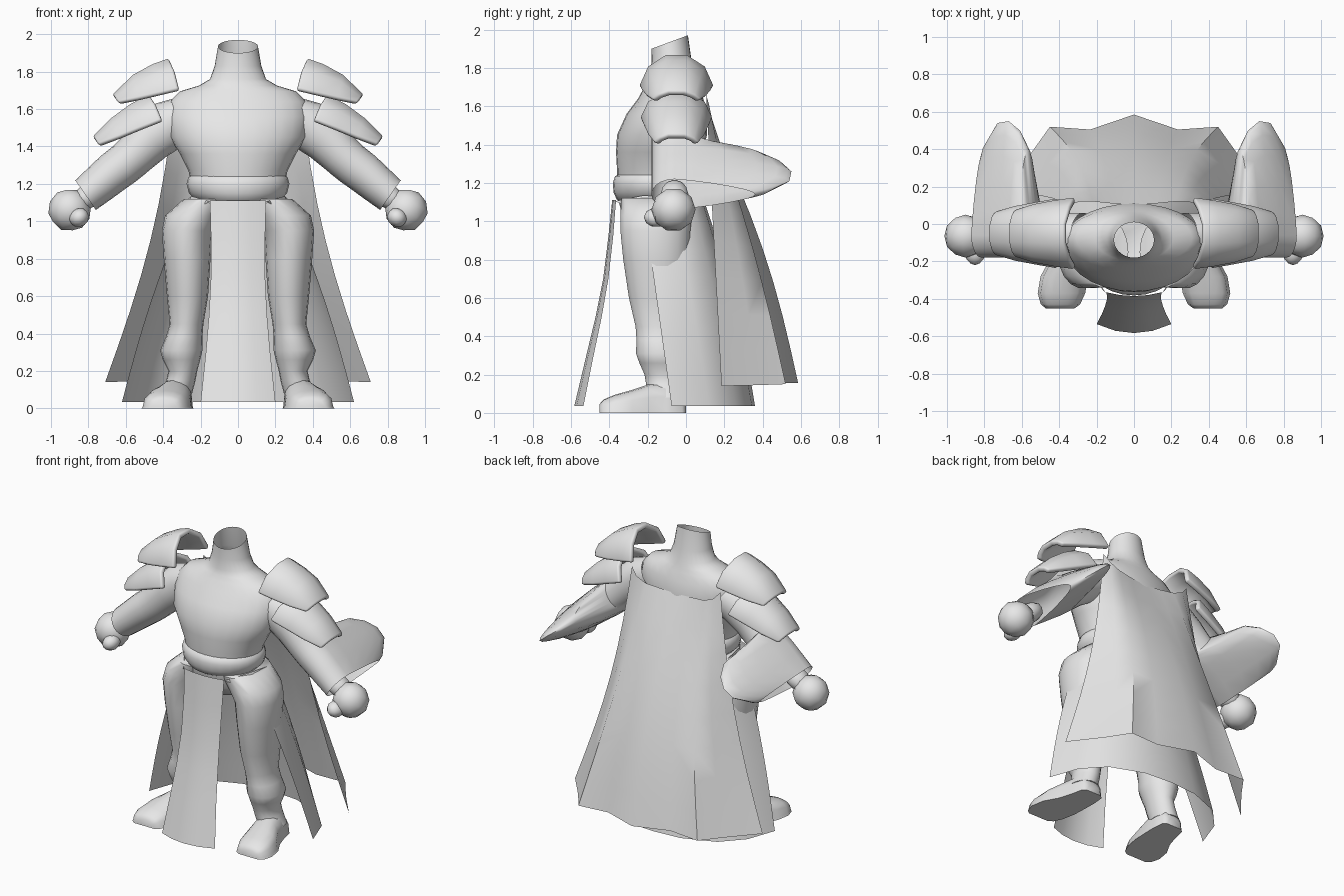
import bpy, bmesh, math
from mathutils import Vector, Matrix

if "Cube" in bpy.data.objects:
    bpy.data.objects.remove(bpy.data.objects["Cube"])

grey = bpy.data.materials.new("plain_grey")
grey.diffuse_color = (0.8, 0.8, 0.8, 1)
grey.use_nodes = True
grey.node_tree.nodes["Principled BSDF"].inputs["Base Color"].default_value = grey.diffuse_color


def finish(name, bm, mirror=False, angle=40):
    """Turn a bmesh into a smooth shaded object, optionally mirrored in x."""
    bmesh.ops.recalc_face_normals(bm, faces=bm.faces)
    me = bpy.data.meshes.new(name)
    bm.to_mesh(me)
    bm.free()
    me.materials.append(grey)
    me.shade_smooth()
    me.set_sharp_from_angle(angle=math.radians(angle))
    ob = bpy.data.objects.new(name, me)
    bpy.context.collection.objects.link(ob)
    if mirror:
        add_mirror(ob)
    return ob


def add_mirror(ob):
    m = ob.modifiers.new("mirror", 'MIRROR')
    m.merge_threshold = 0.002


def loft(rows, closed=True, cap_start=False, cap_end=False):
    """Bridge rows of points, each row a loop (closed) or a strip (open)."""
    bm = bmesh.new()
    vs = [[bm.verts.new(p) for p in r] for r in rows]
    n = len(vs[0])
    for a, b in zip(vs, vs[1:]):
        for i in range(n if closed else n - 1):
            j = (i + 1) % n
            bm.faces.new((a[i], a[j], b[j], b[i]))
    if cap_start:
        bm.faces.new(vs[0])
    if cap_end:
        bm.faces.new(vs[-1])
    return bm


def ellipse(z, cx, cy, rx, ry, tilt=0.0, n=28):
    return [(cx + rx * math.cos(t), cy + ry * math.sin(t), z + tilt * math.sin(t))
            for t in (2 * math.pi * i / n for i in range(n))]


# Torso with open neck
torso = [(1.935, -.085, .107, .095, .035), (1.83, -.075, .125, .105, 0), (1.76, -.07, .15, .12, 0),
         (1.725, -.07, .21, .13, 0), (1.695, -.075, .31, .145, 0), (1.64, -.08, .365, .17, 0),
         (1.56, -.10, .38, .21, 0), (1.45, -.125, .365, .235, 0), (1.36, -.14, .31, .225, 0),
         (1.27, -.15, .265, .21, 0), (1.12, -.15, .23, .205, 0), (1.02, -.14, .24, .19, 0),
         (.95, -.13, .17, .15, 0)]
finish("torso", loft([ellipse(z, 0, cy, rx, ry, t) for z, cy, rx, ry, t in torso], cap_end=True), angle=60)

# Waist belt
belt = [(1.25, .25, .19), (1.235, .265, .22), (1.20, .275, .232), (1.15, .262, .228), (1.115, .225, .212),
        (1.10, .20, .19)]
finish("belt", loft([ellipse(z, 0, -.15, rx, ry) for z, rx, ry in belt]), angle=60)

# Legs
leg = [(1.12, .16, -.15, .13, .19), (1.03, .235, -.155, .155, .19), (.95, .272, -.16, .135, .185),
       (.8, .272, -.155, .125, .175), (.6, .27, -.145, .11, .155), (.45, .275, -.135, .09, .13),
       (.38, .288, -.13, .098, .13), (.31, .303, -.125, .113, .138), (.26, .302, -.12, .10, .125),
       (.2, .295, -.11, .077, .108), (.15, .305, -.105, .078, .105), (.08, .33, -.10, .085, .10)]
finish("leg", loft([ellipse(*r, n=18) for r in leg], cap_start=True, cap_end=True), mirror=True, angle=60)

# Boots, sections running from heel to toe
boot = [(0, .325, .055, .05), (-.02, .325, .08, .11), (-.10, .33, .092, .16), (-.19, .345, .105, .15),
        (-.28, .372, .128, .12), (-.37, .388, .127, .095), (-.43, .393, .105, .07), (-.452, .395, .075, .045)]
rows = []
for y, cx, w, h in boot:
    arch = [(math.cos(math.pi * i / 8), math.sin(math.pi * i / 8)) for i in range(9)]
    rows.append([(cx + w, y, 0)] +
                [(cx + w * .95 * c, y, .01 + (h - .01) * max(s, 0) ** .7) for c, s in arch] +
                [(cx - w, y, 0)])
finish("boot", loft(rows, cap_start=True, cap_end=True), mirror=True, angle=50)

# Sleeves: (centre x, centre z, half thickness, back reach y, taper of the hanging part)
NX, NZ = .57, .82
sleeve = [(.27, 1.56, .12, .06, 0), (.36, 1.52, .135, .06, 0), (.46, 1.45, .13, .06, 0),
          (.54, 1.37, .118, .07, 0), (.565, 1.345, .115, .40, .35), (.61, 1.305, .112, .50, .4),
          (.67, 1.26, .11, .55, .45), (.73, 1.21, .105, .54, .45), (.80, 1.152, .098, .42, .4),
          (.815, 1.14, .097, .36, .4)]
rows = []
for cx, cz, h, back, taper in sleeve:
    prof = [(-.06 - .12 * math.sin(math.pi * i / 10), h * math.cos(math.pi * i / 10)) for i in range(11)]
    fr = [.2, .45, .7, .88, .97]
    rear = [(-.06 + f * (back + .06), h * math.sqrt(1 - f * f) * (1 - taper * f)) for f in fr]
    prof += [(y, -k) for y, k in rear] + [(back, 0)] + [(y, k) for y, k in reversed(rear)]
    rows.append([(cx + NX * k, y, cz + NZ * k) for y, k in prof])
finish("sleeve", loft(rows), mirror=True, angle=50)


# Hands: fist, thumb and wrist
def blob(bm, centre, size):
    turn = Matrix.Rotation(math.radians(35), 4, 'Y')
    mat = Matrix.Translation(centre) @ turn @ Matrix.Diagonal((*size, 1))
    bmesh.ops.create_icosphere(bm, subdivisions=2, radius=1, matrix=mat)


bm = bmesh.new()
blob(bm, (.90, -.065, 1.06), (.115, .115, .115))
blob(bm, (.85, -.155, 1.02), (.055, .065, .05))
blob(bm, (.80, -.06, 1.135), (.11, .075, .065))
finish("hand", bm, mirror=True, angle=60)


# Shoulder plates: arched shells, each row gives (x, z, half width) from rim to crest
def shoulder_plate(name, arches):
    rows = []
    for half in arches:
        pts = [(x, -.05 - w, z) for x, z, w in half]
        pts += [(x, -.05 + w, z) for x, z, w in reversed(half)]
        rows.append(pts)
    ob = finish(name, loft(rows, closed=False), angle=70)
    s = ob.modifiers.new("thickness", 'SOLIDIFY')
    s.thickness, s.offset = .035, 0
    b = ob.modifiers.new("soft_rim", 'BEVEL')
    b.width, b.segments, b.limit_method, b.angle_limit = .012, 2, 'ANGLE', math.radians(50)
    add_mirror(ob)


shoulder_plate("upper_shoulder_plate", [
    [(.315, 1.70, .18), (.34, 1.80, .135), (.365, 1.855, .05)],
    [(.42, 1.675, .165), (.44, 1.775, .125), (.45, 1.825, .05)],
    [(.53, 1.65, .145), (.545, 1.735, .11), (.55, 1.77, .045)],
    [(.635, 1.63, .115), (.65, 1.65, .085), (.66, 1.665, .04)]])
shoulder_plate("lower_shoulder_plate", [
    [(.405, 1.535, .175), (.44, 1.62, .135), (.47, 1.665, .05)],
    [(.52, 1.49, .155), (.55, 1.57, .12), (.57, 1.61, .05)],
    [(.63, 1.445, .135), (.65, 1.51, .105), (.665, 1.54, .045)],
    [(.74, 1.405, .105), (.755, 1.425, .08), (.765, 1.44, .04)]])


# Cloth sheets: blend a top edge into a hem with a bow in x and y
def cloth_rows(top, hem, bow_x, bow_y, steps=8):
    rows = []
    for k in range(steps + 1):
        t = k / steps
        s = math.sin(math.pi * t)
        row = []
        for i, (a, b) in enumerate(zip(top, hem)):
            p = Vector(a).lerp(Vector(b), t)
            u = i / (len(top) - 1)
            row.append((p.x + bow_x * u * s, p.y + bow_y * (1 - u) * s, p.z))
        rows.append(row)
    return rows


# Back cape
cape = cloth_rows([(0, .105, 1.56), (.12, .11, 1.57), (.22, .12, 1.58), (.29, .12, 1.61), (.335, .105, 1.66)],
                  [(0, .585, .155), (.235, .505, .155), (.45, .52, .15), (.55, .38, .145), (.71, .185, .14)],
                  -.055, .055)
finish("cape", loft(cape, closed=False), mirror=True, angle=50)

# Long skirt open at the front, with pointed front tabs at the waist
skirt = cloth_rows([(0, .09, 1.12), (.12, .08, 1.12), (.21, .03, 1.12), (.265, -.07, 1.12), (.295, -.215, 1.035)],
                   [(0, .36, .035), (.2, .345, .035), (.42, .26, .035), (.55, .12, .035), (.62, -.075, .035)],
                   .02, .03)
bm = loft(skirt, closed=False)
tab = [bm.verts.new(p) for p in ((.265, -.07, 1.12), (.295, -.215, 1.035), (.15, -.37, 1.105), (.25, -.22, 1.135))]
bm.faces.new(tab)
bmesh.ops.remove_doubles(bm, verts=bm.verts, dist=.001)
finish("skirt", bm, mirror=True, angle=50)

# Front hanging cloth
strip = [(1.11, .15, -.385, -.365), (.92, .145, -.405, -.38), (.7, .145, -.432, -.405),
         (.5, .155, -.472, -.44), (.3, .172, -.52, -.482), (.035, .2, -.583, -.535)]
rows = [[(0, ym, z), (w * .5, ym * .75 + ye * .25, z), (w, ye, z)] for z, w, ym, ye in strip]
finish("front_cloth", loft(rows, closed=False), mirror=True, angle=50)
